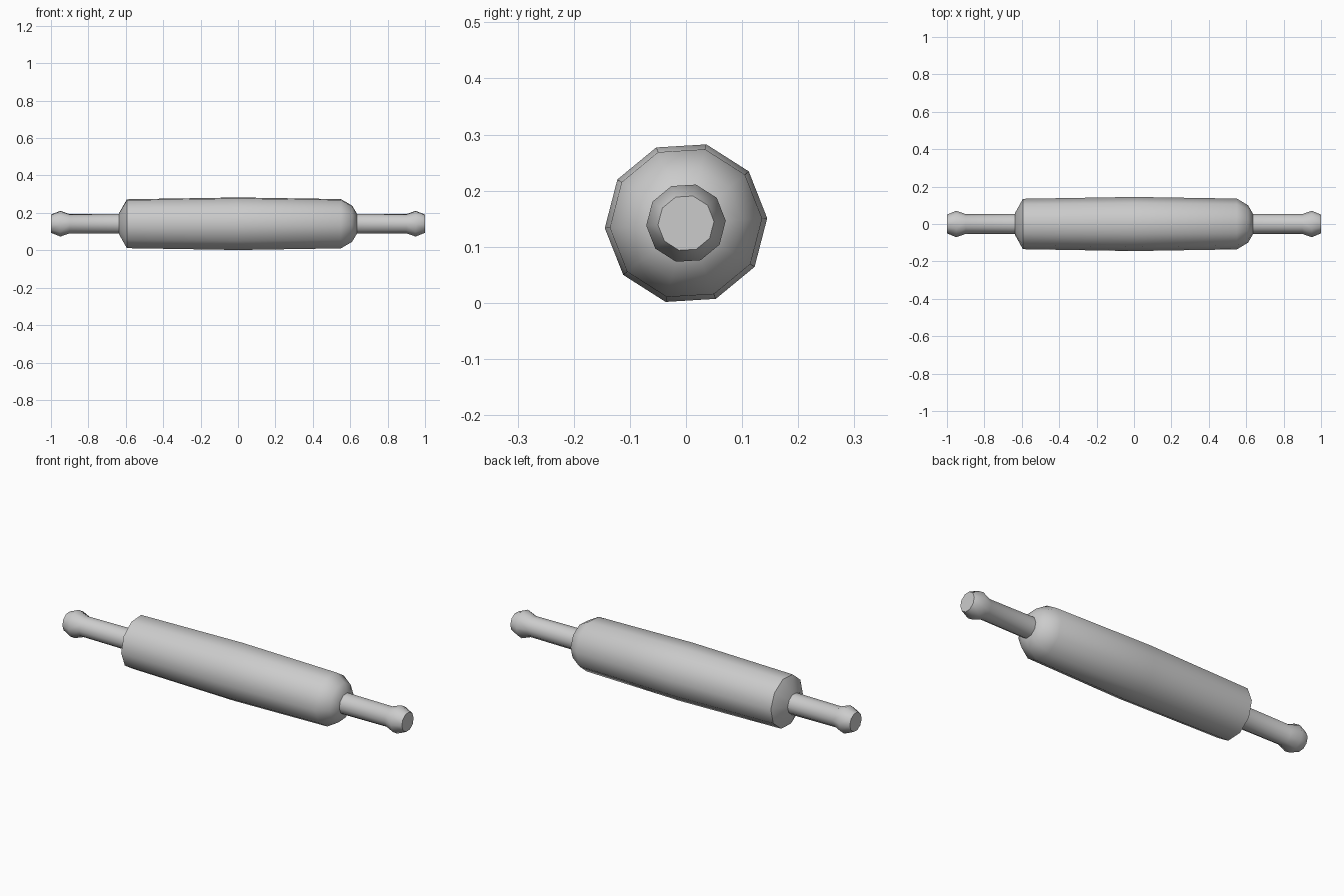
import bpy
import bmesh
from math import cos, sin, pi, radians

cube = bpy.data.objects.get("Cube")
if cube:
    bpy.data.objects.remove(cube, do_unlink=True)

SIDES = 10
TURN = radians(3.5)
AXIS_Z = 0.142

grey = bpy.data.materials.new("light grey")
grey.use_nodes = True
colour = (0.6, 0.6, 0.6, 1)
grey.diffuse_color = colour
grey.node_tree.nodes["Principled BSDF"].inputs["Base Color"].default_value = colour


def lathe(name, profile):
    """Spin (x, radius) points around the long axis, closing both ends."""
    bm = bmesh.new()
    rings = []
    for x, r in profile:
        angles = [TURN + 2 * pi * i / SIDES for i in range(SIDES)]
        rings.append([bm.verts.new((x, r * cos(a), r * sin(a))) for a in angles])
    for a, b in zip(rings, rings[1:]):
        for i in range(SIDES):
            j = (i + 1) % SIDES
            bm.faces.new((a[i], a[j], b[j], b[i]))
    bm.faces.new(rings[0])
    bm.faces.new(rings[-1])
    bmesh.ops.recalc_face_normals(bm, faces=bm.faces)
    mesh = bpy.data.meshes.new(name)
    bm.to_mesh(mesh)
    bm.free()
    mesh.materials.append(grey)
    obj = bpy.data.objects.new(name, mesh)
    obj.location.z = AXIS_Z
    bpy.context.collection.objects.link(obj)
    bpy.ops.object.select_all(action="DESELECT")
    obj.select_set(True)
    bpy.context.view_layer.objects.active = obj
    bpy.ops.object.shade_smooth_by_angle(angle=radians(50))


# Slightly barrelled roller: chamfered at one end, rounded at the other
lathe("roller", [(-0.637, 0.057), (-0.594, 0.135), (0, 0.145),
                 (0.55, 0.136), (0.61, 0.1), (0.635, 0.057)])

# Matching handles with flared knobs
handle = [(0.62, 0.055), (0.9, 0.053), (0.95, 0.071), (1, 0.05)]
lathe("left_handle", handle)
lathe("right_handle", [(-x, r) for x, r in handle])
